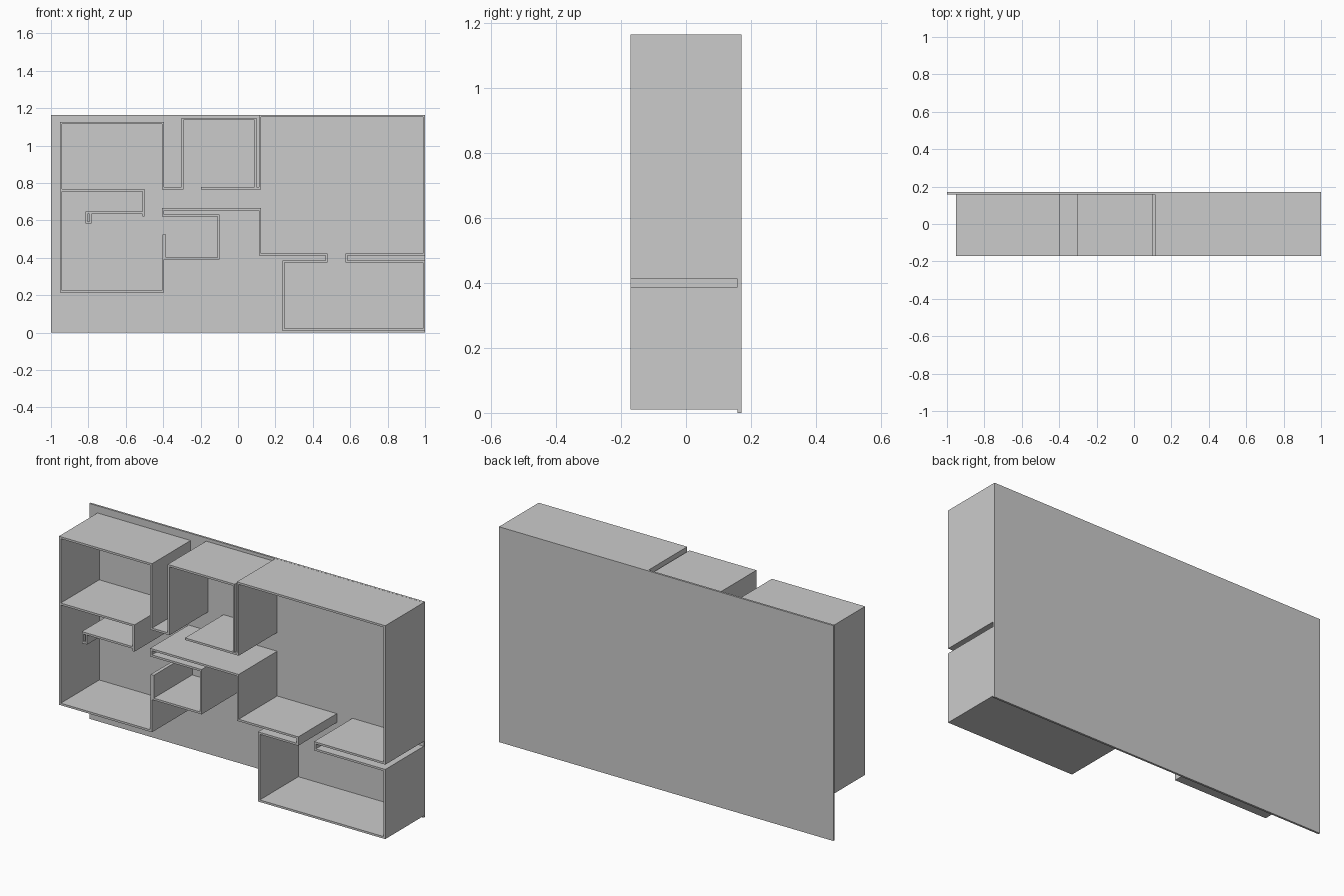
import bpy, bmesh
from mathutils import Vector

if "Cube" in bpy.data.objects:
    bpy.data.objects.remove(bpy.data.objects["Cube"])

FRONT, BACK, SEAM = -0.17, 0.17, 0.159
T = 0.011  # wall thickness


def wall(name, pts, t=T):
    """Mitred wall along an x-z centreline, extruded along y."""
    p = [Vector(q) for q in pts]
    dirs = [(b - a).normalized() for a, b in zip(p, p[1:])]
    left, right = [], []
    for i, q in enumerate(p):
        d0, d1 = dirs[max(i - 1, 0)], dirs[min(i, len(dirs) - 1)]
        n0, n1 = Vector((-d0.y, d0.x)), Vector((-d1.y, d1.x))
        off = (n0 + n1) / (1 + n0.dot(n1)) * t / 2
        left.append(q + off)
        right.append(q - off)
    bm = bmesh.new()
    rows = [[bm.verts.new((v.x, y, v.y)) for v in side]
            for side, y in ((left, FRONT), (right, FRONT), (right, SEAM), (left, SEAM))]
    for i in range(len(p) - 1):
        for k in range(4):
            a, b = rows[k], rows[(k + 1) % 4]
            bm.faces.new((a[i], a[i + 1], b[i + 1], b[i]))
    for i in (0, -1):
        bm.faces.new([r[i] for r in rows])
    bmesh.ops.recalc_face_normals(bm, faces=bm.faces)
    me = bpy.data.meshes.new(name)
    bm.to_mesh(me)
    bm.free()
    ob = bpy.data.objects.new(name, me)
    bpy.context.collection.objects.link(ob)
    return ob


# thin base slab standing upright at the back
bpy.ops.mesh.primitive_cube_add(size=1, location=(0, (SEAM + BACK) / 2, 0.582))
slab = bpy.context.object
slab.name = "back_slab"
slab.scale = (2, BACK - SEAM, 1.164)

# large room, lower room and hall: one continuous wall
wall("right_rooms_wall", [
    (-0.198, 0.772), (0.1175, 0.772), (0.1175, 1.158), (0.9945, 1.158),
    (0.9945, 0.418), (0.579, 0.418), (0.579, 0.381), (0.9945, 0.381),
    (0.9945, 0.0155), (0.244, 0.0155), (0.244, 0.381), (0.474, 0.381),
    (0.474, 0.418), (0.1175, 0.418), (0.1175, 0.66), (-0.4015, 0.66),
    (-0.4015, 0.627), (-0.104, 0.627), (-0.104, 0.396), (-0.395, 0.396)])

# middle room and left room
wall("left_rooms_wall", [
    (0.0935, 0.778), (0.0935, 1.1415), (-0.2965, 1.1415), (-0.2965, 0.772),
    (-0.4005, 0.772), (-0.4005, 1.12), (-0.9465, 1.12), (-0.9465, 0.22),
    (-0.4005, 0.22), (-0.4005, 0.402)])

# short door-side wall
wall("stub_wall", [(-0.394, 0.402), (-0.394, 0.525)], 0.019)

# inner partition of the left room with hooked ledge
wall("partition_wall", [(-0.941, 0.7615), (-0.5055, 0.7615), (-0.5055, 0.622)])
wall("partition_ledge", [(-0.511, 0.641), (-0.81, 0.641), (-0.81, 0.584)])
wall("ledge_hook", [(-0.804, 0.590), (-0.789, 0.590), (-0.789, 0.636)])
